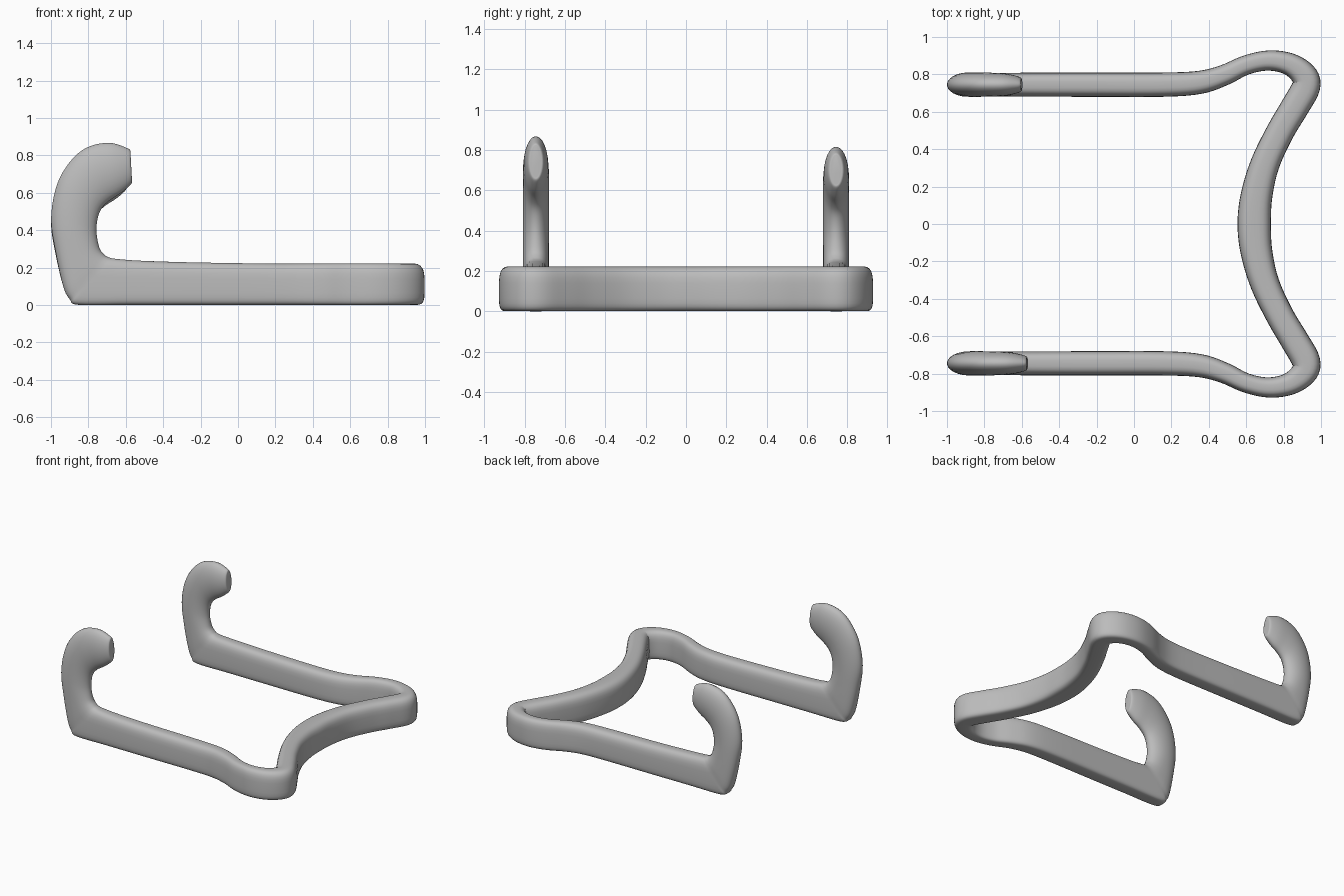
import bpy
import bmesh
import math
from mathutils import Vector

cube = bpy.data.objects.get("Cube")
if cube:
    bpy.data.objects.remove(cube, do_unlink=True)

grey = bpy.data.materials.new("satin grey")
grey.use_nodes = True
COLOUR = (0.5, 0.5, 0.5, 1)
grey.diffuse_color = COLOUR
grey.node_tree.nodes["Principled BSDF"].inputs["Base Color"].default_value = COLOUR

ARM_Y, BAR_TOP = 0.745, 0.222
SIDES, STEPS = 28, 5

# Hook from tip to foot: outer x z, inner x z, half thickness
HOOK = [
    (-.575, .82, -.567, .665, .022), (-.59, .838, -.572, .645, .04),
    (-.69, .868, -.625, .598, .058), (-.81, .842, -.69, .555, .064),
    (-.90, .765, -.732, .51, .065), (-.97, .64, -.752, .45, .065),
    (-1.0, .46, -.755, .38, .065), (-.975, .28, -.74, .305, .065),
    (-.935, .10, -.715, .27, .065), (-.90, .03, -.69, .255, .063),
    (-.85, 0, -.65, .247, .063), (-.58, 0, -.52, .237, .064)]

# Frame centre line from arm to middle of the cross bar: x, distance from centre, half width
RAIL = [
    (-.25, ARM_Y, .065), (.15, ARM_Y, .065), (.35, .757, .062), (.48, .795, .056),
    (.60, .85, .052), (.72, .874, .054), (.83, .855, .06), (.905, .80, .07),
    (.92, .735, .076), (.86, .625, .076), (.78, .49, .075),
    (.70, .32, .078), (.655, .15, .085), (.643, 0, .09), (.655, -.15, .085)]


def catmull(a, b, c, d, t):
    return (b * 2 + (c - a) * t + (a * 2 - b * 5 + c * 4 - d) * t * t
            + (b * 3 - a - c * 3 + d) * t ** 3) / 2


def stations(short):
    """Outer point, inner point and (half width, squareness) along one half."""
    def fit(x, z):
        if short and z > BAR_TOP:
            return -1 + (x + 1) * .93, BAR_TOP + (z - BAR_TOP) * .92
        return x, z
    keys = []
    for i, (ox, oz, ix, iz, w) in enumerate(HOOK):
        ox, oz = fit(ox, oz)
        if i < len(HOOK) - 1:
            ix, iz = fit(ix, iz)
        square = min(1, max(0, (i - 6) / 4))
        keys.append((Vector((ox, -ARM_Y, oz)), Vector((ix, -ARM_Y, iz)),
                     Vector((w, square))))
    for x, y, w in RAIL:
        top = BAR_TOP + max(0, .1 - x) * .018
        keys.append((Vector((x, -y, 0)), Vector((x, -y, top)), Vector((w, 1))))
    keys.insert(0, keys[0])
    path = []
    for i in range(1, len(keys) - 2):
        for s in range(STEPS):
            path.append([catmull(*(keys[i + j][k] for j in (-1, 0, 1, 2)), s / STEPS)
                         for k in range(3)])
    path.append(list(keys[-2]))
    return path


def power(value, exponent):
    return math.copysign(abs(value) ** exponent, value)


def rings(short):
    """Rounded sections: oval on the hook, flat underneath on the frame."""
    path, result = stations(short), []
    for i, (outer, inner, shape) in enumerate(path):
        side = Vector((0, 1, 0))
        if outer.x > .1:
            if i == len(path) - 1:
                side = Vector((-1, 0, 0))
            else:
                t = path[i + 1][0] - path[i - 1][0]
                side = Vector((-t.y, t.x, 0)).normalized()
        ring = []
        for n in range(SIDES):
            a = math.tau * (n + .5) / SIDES
            flat = .62 if math.cos(a) > 0 else .4
            e = 1 - (1 - flat) * min(1, max(0, shape.y))
            u, v = power(math.sin(a), e), .5 + .5 * power(math.cos(a), e)
            p = outer.lerp(inner, v) + side * (u * shape.x)
            p.z = max(0, p.z)
            ring.append(p)
        result.append(ring)
    return result


# Right half, then the mirrored left half with its slightly shorter hook
right, left = rings(False), rings(True)
left = [[Vector((p.x, -p.y, p.z)) for p in ring] for ring in reversed(left[:-1])]

bm = bmesh.new()
loops = [[bm.verts.new(p) for p in ring] for ring in right + left]
for a, b in zip(loops, loops[1:]):
    for n in range(SIDES):
        m = (n + 1) % SIDES
        bm.faces.new((a[n], a[m], b[m], b[n]))
bm.faces.new(loops[0])
bm.faces.new(loops[-1])
bmesh.ops.recalc_face_normals(bm, faces=bm.faces)
mesh = bpy.data.meshes.new("hooked_frame")
bm.to_mesh(mesh)
bm.free()
mesh.materials.append(grey)
frame = bpy.data.objects.new("hooked_frame", mesh)
bpy.context.collection.objects.link(frame)

bpy.context.view_layer.objects.active = frame
frame.select_set(True)
bpy.ops.object.shade_smooth_by_angle(angle=math.radians(45))
